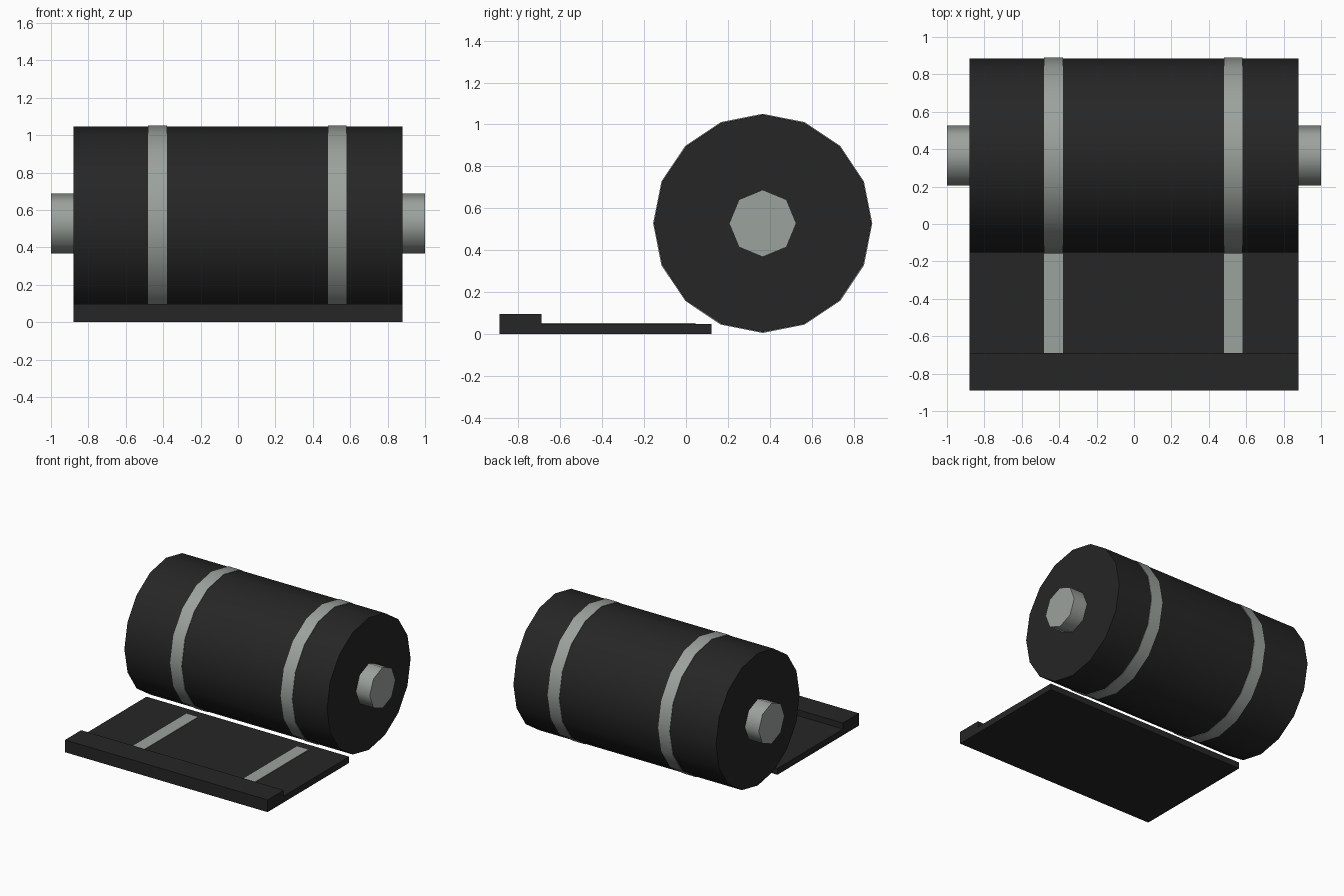
import bpy
import bmesh
from math import radians
from mathutils import Matrix, Vector

cube = bpy.data.objects.get("Cube")
if cube:
    bpy.data.objects.remove(cube, do_unlink=True)


def make_material(name, rgb):
    mat = bpy.data.materials.new(name)
    mat.use_nodes = True
    color = (*rgb, 1.0)
    mat.diffuse_color = color
    mat.node_tree.nodes["Principled BSDF"].inputs["Base Color"].default_value = color
    return mat


BLACK = make_material("black fabric", (0.019, 0.019, 0.019))
GREY = make_material("pale grey", (0.33, 0.36, 0.337))


def add_object(name, bm, mat, smooth=False):
    mesh = bpy.data.meshes.new(name)
    bm.to_mesh(mesh)
    bm.free()
    mesh.materials.append(mat)
    if smooth:
        mesh.shade_smooth()
        mesh.set_sharp_from_angle(angle=radians(50))
    obj = bpy.data.objects.new(name, mesh)
    bpy.context.collection.objects.link(obj)
    return obj


def box(name, low, high, mat):
    low, high = Vector(low), Vector(high)
    bm = bmesh.new()
    bmesh.ops.create_cube(bm, size=1, matrix=Matrix.Translation((low + high) / 2)
                          @ Matrix.Diagonal((*(high - low), 1)))
    return add_object(name, bm, mat)


AXIS_Y, AXIS_Z = 0.366, 0.528


def drum(name, x0, x1, radius, sides, mat):
    """Cylinder lying along x on the common roll axis."""
    bm = bmesh.new()
    place = Matrix.Translation(((x0 + x1) / 2, AXIS_Y, AXIS_Z))
    bmesh.ops.create_cone(bm, cap_ends=True, segments=sides, radius1=radius,
                          radius2=radius, depth=x1 - x0,
                          matrix=place @ Matrix.Rotation(radians(90), 4, "Y"))
    return add_object(name, bm, mat, smooth=True)


HALF = 0.88

# Rolled bundle with its protruding core
drum("roll", -HALF, HALF, 0.519, 16, BLACK)
drum("core_right", -1.0, -HALF, 0.16, 8, GREY)
drum("core_left", HALF, 1.0, 0.16, 8, GREY)

# Unrolled sheet with a thick front lip
box("sheet", (-HALF, -0.70, 0), (HALF, 0.122, 0.049), BLACK)
box("front_lip", (-HALF, -0.89, 0), (HALF, -0.69, 0.096), BLACK)

# Straps around the roll, continued along the sheet
for side, x0 in (("right", -0.48), ("left", 0.48)):
    drum("roll_strap_" + side, x0, x0 + 0.1, 0.523, 16, GREY)
    box("sheet_strap_" + side, (x0, -0.69, 0.045), (x0 + 0.1, 0.045, 0.053), GREY)
